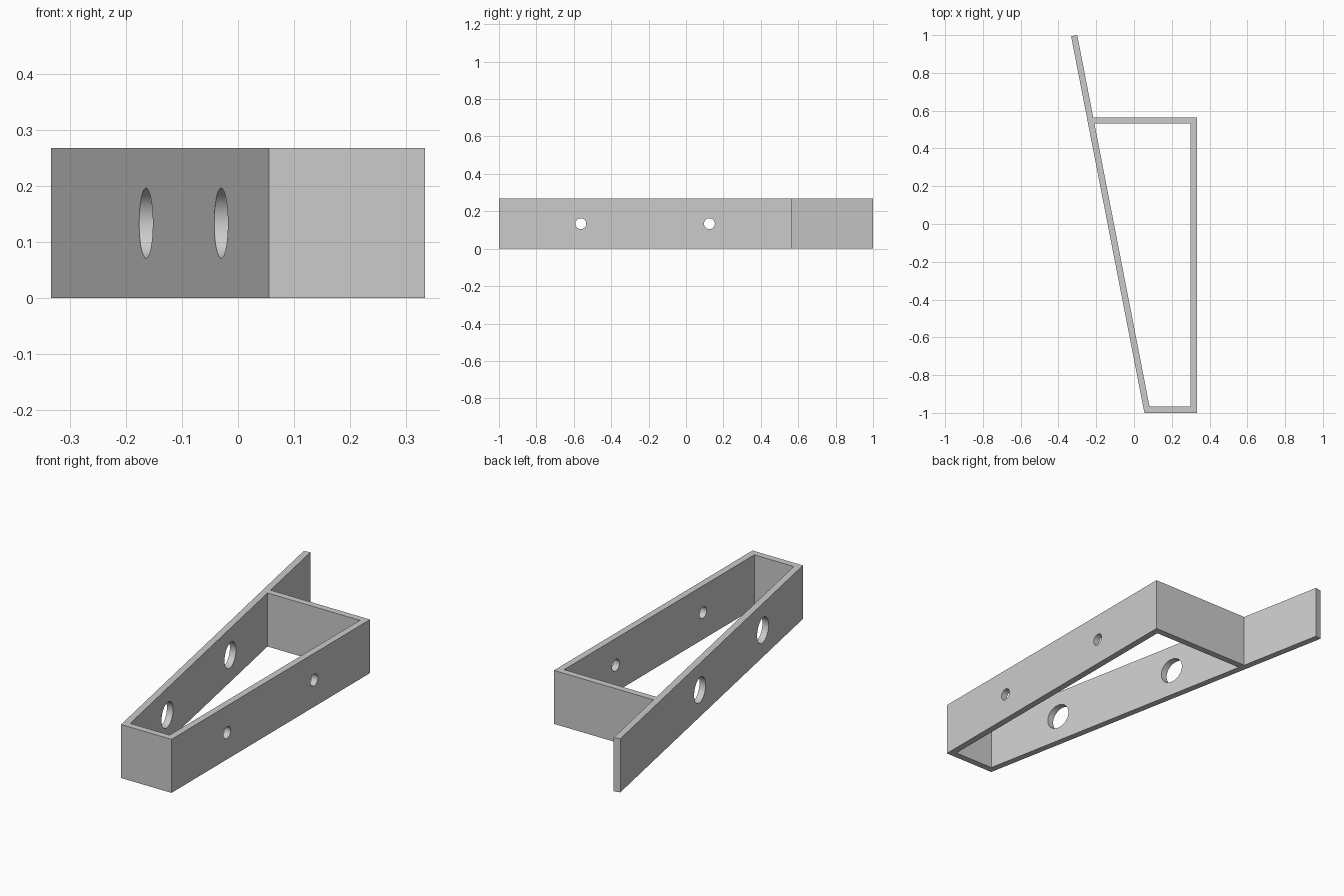
import bpy, bmesh, math

if "Cube" in bpy.data.objects:
    bpy.data.objects.remove(bpy.data.objects["Cube"])

H = 0.267          # height of the frame
T = 0.033          # wall thickness
MID = H / 2

grey = bpy.data.materials.new("light grey")
grey.diffuse_color = (0.6, 0.6, 0.6, 1)
grey.use_nodes = True
grey.node_tree.nodes["Principled BSDF"].inputs["Base Color"].default_value = grey.diffuse_color


def prism(name, outline, z0, z1):
    """Extrude a closed plan outline between two heights."""
    bm = bmesh.new()
    face = bm.faces.new([bm.verts.new((x, y, z0)) for x, y in outline])
    ext = bmesh.ops.extrude_face_region(bm, geom=[face])
    top = [v for v in ext["geom"] if isinstance(v, bmesh.types.BMVert)]
    bmesh.ops.translate(bm, verts=top, vec=(0, 0, z1 - z0))
    bmesh.ops.recalc_face_normals(bm, faces=bm.faces)
    mesh = bpy.data.meshes.new(name)
    bm.to_mesh(mesh)
    bm.free()
    mesh.materials.append(grey)
    ob = bpy.data.objects.new(name, mesh)
    bpy.context.collection.objects.link(ob)
    return ob


def cut(target, cutter):
    """Subtract the cutter from the target and discard it."""
    cutter.hide_render = True
    mod = target.modifiers.new("cut", 'BOOLEAN')
    mod.operation, mod.solver, mod.object = 'DIFFERENCE', 'EXACT', cutter
    bpy.context.view_layer.objects.active = target
    bpy.ops.object.modifier_apply(modifier=mod.name)
    bpy.data.objects.remove(cutter)


# Slanted wall: outer line from the front corner to the back tip
x0, x1, y_tip, y_back = 0.055, 0.333, 0.9937, 0.565
slope = (-x1 - x0) / (y_tip + 1)
length = math.hypot(x1 + x0, y_tip + 1)
nx, ny = (y_tip + 1) / length, (x1 + x0) / length


def inner_x(y):
    """x of the slanted wall's inner face at a given y."""
    return x0 + T * nx + slope * (y + 1 - T * ny)


# Bracket body with its overhanging tail
frame = prism("bracket_frame", [
    (x0, -1), (x1, -1), (x1, y_back), (inner_x(y_back), y_back),
    (-x1 + T * nx, y_tip + T * ny), (-x1, y_tip)], 0, H)

# Open middle
ya, yb = -1 + T, y_back - T
cut(frame, prism("opening_cutter", [
    (inner_x(ya), ya), (x1 - T, ya), (x1 - T, yb), (inner_x(yb), yb)],
    -0.1, H + 0.1))

# Screw holes in the straight wall, wide access holes in the slanted wall
for y in (-0.5625, 0.125):
    wall_x = x0 + slope * (y + 1) + T / 2
    for cx, radius in ((x1 - T / 2, 0.029), (wall_x, 0.0625)):
        bpy.ops.mesh.primitive_cylinder_add(
            vertices=48, radius=radius, depth=0.12,
            location=(cx, y, MID), rotation=(0, math.pi / 2, 0))
        hole = bpy.context.object
        hole.data.materials.append(grey)
        cut(frame, hole)

# Smooth hole walls, crisp corners
bpy.ops.object.select_all(action='DESELECT')
frame.select_set(True)
bpy.context.view_layer.objects.active = frame
bpy.ops.object.shade_smooth_by_angle(angle=math.radians(30))
